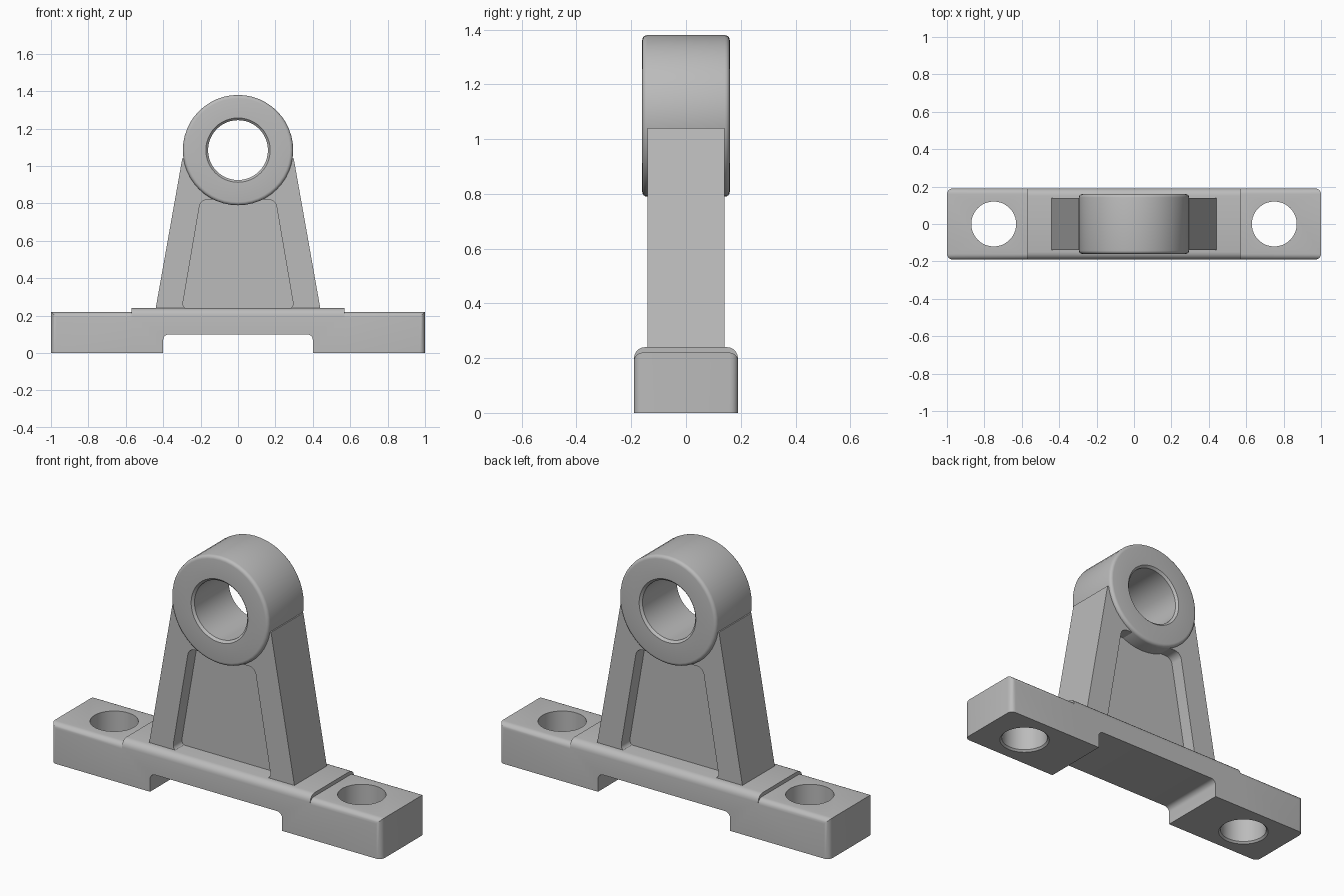
import bpy, bmesh, math
from mathutils import Matrix, Vector

if "Cube" in bpy.data.objects:
    bpy.data.objects.remove(bpy.data.objects["Cube"])

# Single cast metal colour
metal = bpy.data.materials.new("cast_grey")
metal.use_nodes = True
grey = (0.5, 0.5, 0.5, 1)
metal.diffuse_color = grey
metal.node_tree.nodes["Principled BSDF"].inputs["Base Color"].default_value = grey


def finish(name, bm):
    bmesh.ops.recalc_face_normals(bm, faces=bm.faces)
    mesh = bpy.data.meshes.new(name)
    bm.to_mesh(mesh)
    bm.free()
    mesh.materials.append(metal)
    obj = bpy.data.objects.new(name, mesh)
    bpy.context.collection.objects.link(obj)
    return obj


def prism(name, outline, y0, y1, rule=None, radius=0):
    """Extrude an xz outline along y and round the edges picked by the rule."""
    bm = bmesh.new()
    face = bm.faces.new([bm.verts.new((x, y0, z)) for x, z in outline])
    ext = bmesh.ops.extrude_face_region(bm, geom=[face])
    verts = [v for v in ext["geom"] if isinstance(v, bmesh.types.BMVert)]
    bmesh.ops.translate(bm, verts=verts, vec=(0, y1 - y0, 0))
    if rule:
        edges = [e for e in bm.edges
                 if rule((e.verts[0].co + e.verts[1].co) / 2,
                         (e.verts[1].co - e.verts[0].co).normalized())]
        bmesh.ops.bevel(bm, geom=edges, offset=radius, segments=5,
                        profile=0.5, affect='EDGES')
    return finish(name, bm)


def lathe(name, profile, place, steps=48):
    """Revolve a closed (radius, height) profile around z, then place it."""
    bm = bmesh.new()
    verts = [bm.verts.new((r, 0, h)) for r, h in profile]
    edges = [bm.edges.new((v, verts[i - 1])) for i, v in enumerate(verts)]
    bmesh.ops.spin(bm, geom=verts + edges, cent=(0, 0, 0), axis=(0, 0, 1),
                   angle=math.tau, steps=steps, use_merge=True)
    bmesh.ops.remove_doubles(bm, verts=bm.verts, dist=1e-5)
    bmesh.ops.transform(bm, matrix=place, verts=bm.verts)
    return finish(name, bm)


def cut(obj, cutters):
    for c in cutters:
        c.hide_render = True
        mod = obj.modifiers.new("cut", 'BOOLEAN')
        mod.operation = 'DIFFERENCE'
        mod.solver = 'EXACT'
        mod.object = c
        bpy.context.view_layer.objects.active = obj
        bpy.ops.object.modifier_apply(modifier=mod.name)
        bpy.data.objects.remove(c)


def box(x0, x1, z0, z1):
    return [(x0, z0), (x1, z0), (x1, z1), (x0, z1)]


def trapezoid(low, high, z0, z1):
    return [(-low, z0), (low, z0), (high, z1), (-high, z1)]


DEPTH = 0.19      # half depth of the base
STEP = 0.57       # half length of the raised middle
BOSS_Z = 1.085
parts = []

# Raised middle of the base, with rounded long edges and a slot underneath
middle = prism("base_middle", box(-STEP, STEP, 0, 0.24), -DEPTH, DEPTH,
               lambda c, d: c.z > 0.2 and abs(d.x) > 0.9, 0.04)
slot = prism("slot_cutter", box(-0.4, 0.4, -0.1, 0.1), -0.3, 0.3,
             lambda c, d: c.z > 0.05 and abs(d.y) > 0.9, 0.03)
cut(middle, [slot])
parts.append(middle)

# Bolt pads at both ends
for side, label in ((1, "left"), (-1, "right")):
    pad = prism(label + "_pad", box(*sorted((side * STEP, side)), 0, 0.22),
                -DEPTH, DEPTH,
                lambda c, d: (c.z > 0.2 and abs(d.x) > 0.9)
                or (abs(c.x) > 0.9 and abs(d.z) > 0.9), 0.03)
    hole = lathe("bolt_cutter",
                 [(0, -0.01), (0.14, -0.01), (0.12, 0.01), (0.12, 0.3), (0, 0.3)],
                 Matrix.Translation((side * 0.75, 0, 0)))
    cut(pad, [hole])
    parts.append(pad)

# Tapered upright with a recessed pocket on the front and the back
to_y = Matrix.Translation((0, 0, BOSS_Z)) @ Matrix.Rotation(math.pi / 2, 4, 'X')
upright = prism("upright", trapezoid(0.447, 0.298, 0.2, 1.04), -0.14, 0.14)
pockets = [prism("pocket_cutter", trapezoid(0.3, 0.2, 0.235, 0.82),
                 *sorted((s * 0.065, s * 0.3)),
                 lambda c, d: abs(d.y) > 0.9, 0.035) for s in (1, -1)]
bore = lathe("bore_cutter", [(0, -0.3), (0.2, -0.3), (0.2, 0.3), (0, 0.3)], to_y)
cut(upright, pockets + [bore])
parts.append(upright)

# Bearing ring with rounded outer rims and a chamfered bore
R, H, F = 0.295, 0.16, 0.018
rim = [(R - F + F * math.sin(a), H - F + F * math.cos(a))
       for a in (i * math.pi / 8 for i in range(5))]
half = [(0.16, H - 0.012), (0.172, H)] + rim
ring = half + [(r, -h) for r, h in reversed(half)]
parts.append(lathe("bearing_ring", ring, to_y))

# Smooth the rounds and keep the hard edges crisp
bpy.ops.object.select_all(action='DESELECT')
for p in parts:
    p.select_set(True)
bpy.context.view_layer.objects.active = parts[0]
bpy.ops.object.shade_smooth_by_angle(angle=math.radians(30))
